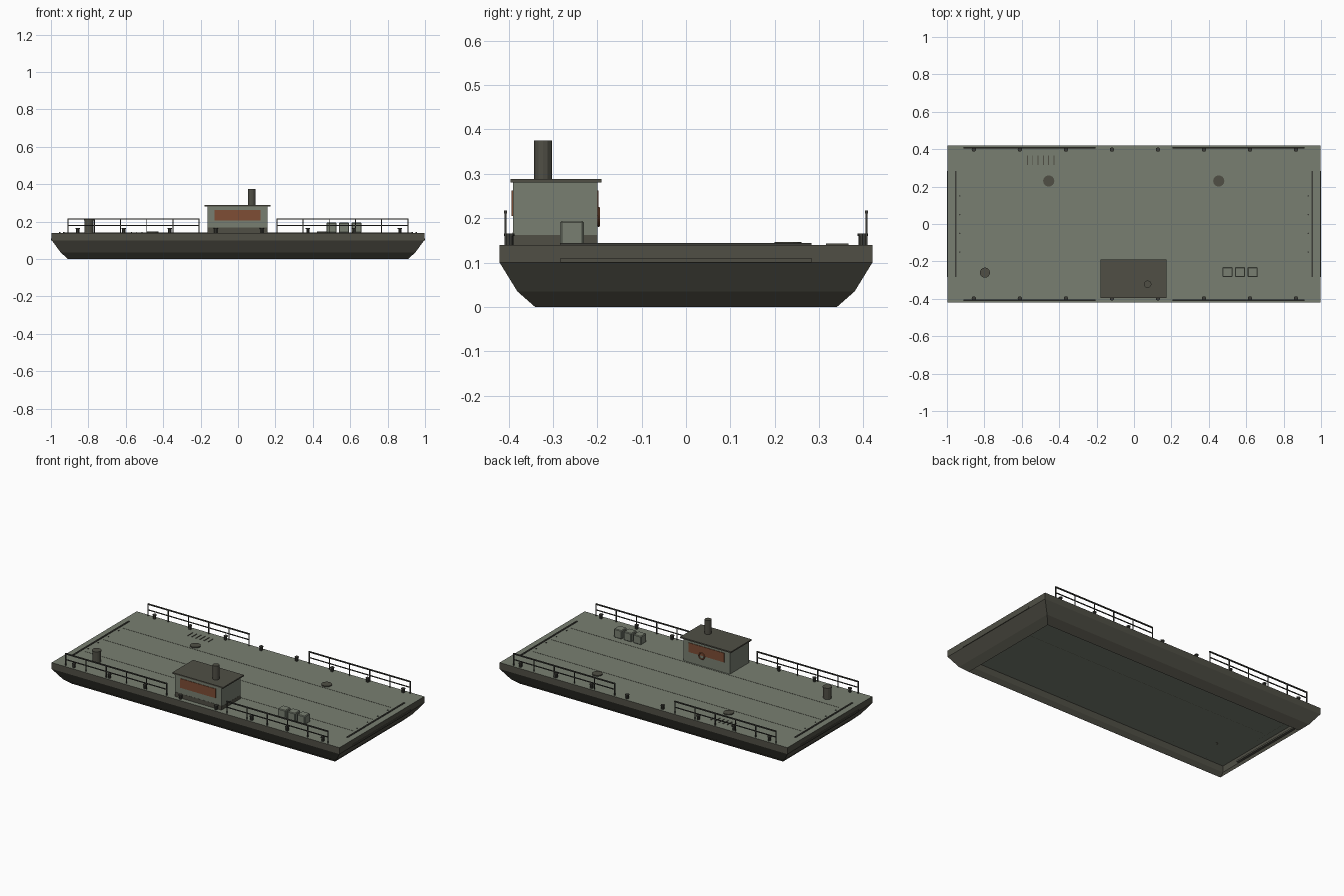
import bpy, bmesh
from math import pi
from mathutils import Matrix

cube = bpy.data.objects.get("Cube")
if cube:
    bpy.data.objects.remove(cube, do_unlink=True)


def material(name, r, g, b):
    m = bpy.data.materials.new(name)
    m.use_nodes = True
    m.diffuse_color = (r, g, b, 1)
    m.node_tree.nodes["Principled BSDF"].inputs["Base Color"].default_value = (r, g, b, 1)
    return m


DECK = material("grey green paint", .19, .213, .167)
DARK = material("dark olive grey", .08, .078, .06)
IRON = material("dark iron", .048, .048, .04)
RUST = material("rust orange", .21, .075, .035)
TOP = 0.14


def finish(name, bm, *mats):
    mesh = bpy.data.meshes.new(name)
    bmesh.ops.recalc_face_normals(bm, faces=bm.faces)
    bm.to_mesh(mesh)
    bm.free()
    for m in mats:
        mesh.materials.append(m)
    ob = bpy.data.objects.new(name, mesh)
    bpy.context.collection.objects.link(ob)
    return ob


def add_box(bm, x0, x1, y0, y1, z0, z1):
    mat = Matrix.Translation(((x0 + x1) / 2, (y0 + y1) / 2, (z0 + z1) / 2))
    bmesh.ops.create_cube(bm, size=1, matrix=mat @ Matrix.Diagonal((x1 - x0, y1 - y0, z1 - z0, 1)))


def add_tube(bm, x, y, z0, z1, r, sides=12):
    bmesh.ops.create_cone(bm, cap_ends=True, segments=sides, radius1=r, radius2=r, depth=z1 - z0,
                          matrix=Matrix.Translation((x, y, (z0 + z1) / 2)))


def box(name, mat, *bounds):
    bm = bmesh.new()
    add_box(bm, *bounds)
    return finish(name, bm, mat)


def tubes(name, mat, *parts):
    bm = bmesh.new()
    for p in parts:
        add_tube(bm, *p)
    return finish(name, bm, mat)


# Hull: rectangular rings from keel to deck edge, open underneath, closed by the deck
bm = bmesh.new()
rings = []
for hx, hy, z in ((.91, .34, 0), (.948, .38, .035), (.996, .42, .10), (.996, .42, TOP)):
    rings.append([bm.verts.new((sx * hx, sy * hy, z)) for sx, sy in ((-1, -1), (1, -1), (1, 1), (-1, 1))])
for low, high in zip(rings, rings[1:]):
    for i in range(4):
        j = (i + 1) % 4
        bm.faces.new((low[i], low[j], high[j], high[i])).material_index = 1
bm.faces.new(rings[-1])
finish("hull", bm, DECK, DARK)

# Deck seams along the length
bm = bmesh.new()
for y in (-.19, 0, .19):
    add_box(bm, -.93, .93, y - .001, y + .001, TOP, TOP + .001)
finish("deck_seams", bm, DARK)

# End fittings: rubbing strake, low coaming and studs
for side, s in (("left", 1), ("right", -1)):
    box(side + "_end_strake", DARK, *sorted((s * .98, s)), -.283, .283, .10, .11)
    box(side + "_end_coaming", IRON, *sorted((s * .949, s * .958)), -.283, .283, TOP, .144)
    tubes(side + "_end_studs", IRON,
          *[(s * .932, y, TOP, .143, .004, 8) for y in (-.15, -.05, .05, .15)])

# Railings and bollards on both long sides
for face, s in (("front", -1), ("back", 1)):
    y = s * .407
    for side, start in (("right", -.908), ("left", .208)):
        bm = bmesh.new()
        for i in range(6):
            x = start + .14 * i
            add_box(bm, x - .0025, x + .0025, y - .0025, y + .0025, TOP, .214)
        for z, t in ((.214, .0035), (.178, .0025)):
            add_box(bm, start - .0025, start + .7025, y - t, y + t, z - t, z + t)
        finish(face + "_" + side + "_railing", bm, IRON)
    parts = []
    for i in range(8):
        x = -.856 + .246 * i
        parts += [(x, s * .398, TOP, .16, .009, 8), (x, s * .398, .16, .166, .012, 8)]
    tubes(face + "_bollards", IRON, *parts)

# Deckhouse with skirt plates, roof, windows, funnel and lifebuoy
box("cabin", DECK, -.163, .158, -.39, -.20, TOP, .28)
box("front_skirt", DARK, -.163, .159, -.391, -.389, TOP, .168)
box("left_skirt", DARK, .157, .159, -.389, -.20, TOP, .162)
box("cabin_roof", DARK, -.178, .174, -.396, -.19, .28, .288)
box("front_window", RUST, -.125, .12, -.393, -.389, .205, .263)
box("back_window", RUST, -.125, .12, -.201, -.197, .205, .263)
tubes("funnel", DARK, (.073, -.322, .288, .375, .02, 12))
bpy.ops.mesh.primitive_torus_add(major_radius=.019, minor_radius=.004, major_segments=20,
                                 minor_segments=6, location=(.03, -.197, .203), rotation=(pi / 2, 0, 0))
ring = bpy.context.object
ring.name = "lifebuoy"
ring.data.materials.append(RUST)
bpy.ops.object.shade_smooth_by_angle()

# Crates with chamfered edges
for i in range(3):
    x = .5 + .067 * i
    crate = box("crate_%d" % (i + 1), DECK, x - .027, x + .027, -.284, -.23, TOP, .194)
    chamfer = crate.modifiers.new("chamfer", 'BEVEL')
    chamfer.width = .004
    chamfer.segments = 1

# Barrel with a lid rim
tubes("barrel", DARK, (-.797, -.26, TOP, .208, .025, 16), (-.797, -.26, .205, .211, .027, 16))

# Round deck hatches and vent slats
for side, x in (("right", -.456), ("left", .453)):
    tubes(side + "_hatch", DARK, (x, .23, TOP, .146, .03, 16))
bm = bmesh.new()
for i in range(6):
    x = -.57 + .0285 * i
    add_box(bm, x - .0025, x + .0025, .316, .366, TOP, .143)
finish("vent_slats", bm, DARK)
